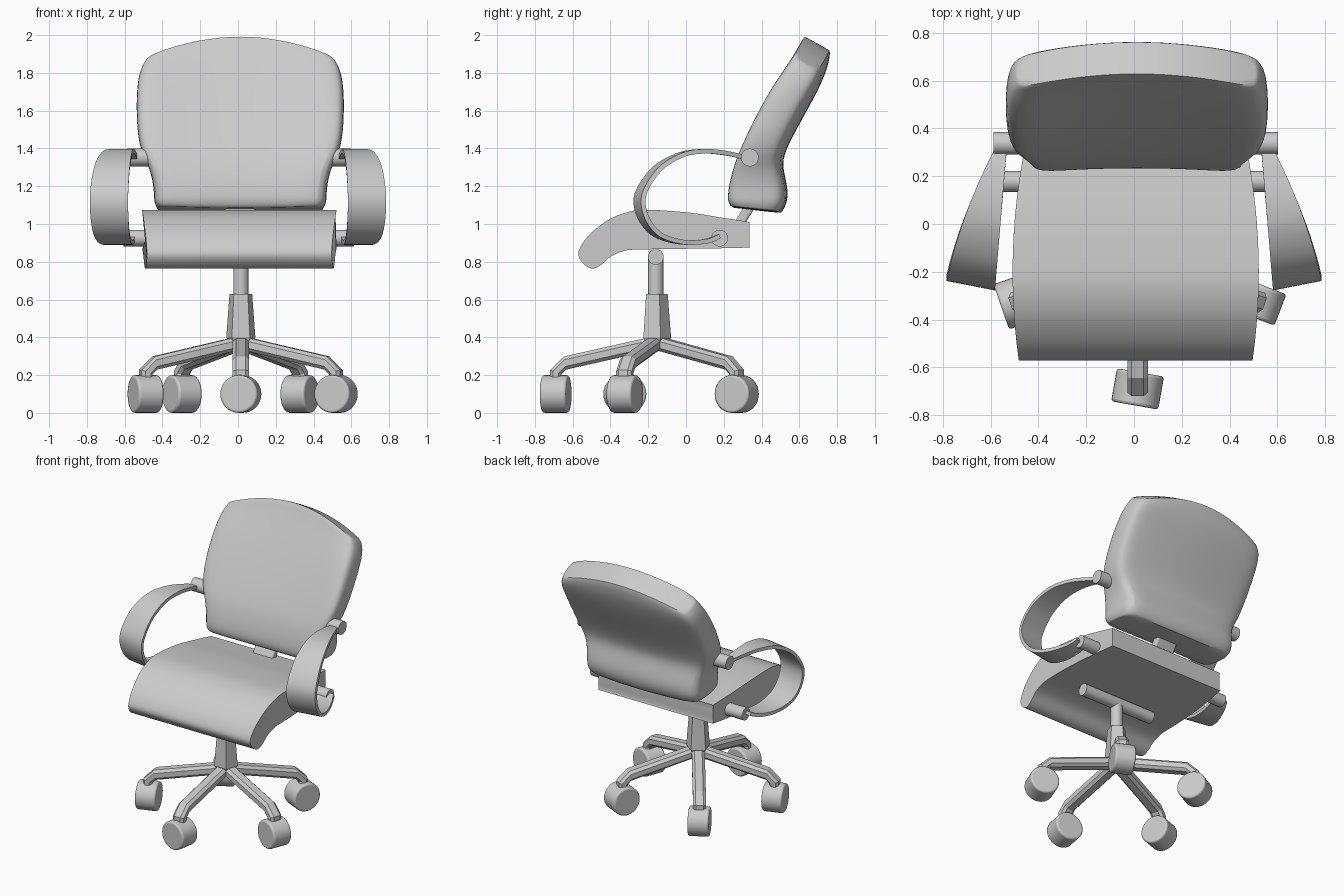
import bpy, bmesh, math
from mathutils import Vector, Matrix

cube = bpy.data.objects.get("Cube")
if cube:
    bpy.data.objects.remove(cube)

grey = bpy.data.materials.new("plain_grey")
grey.use_nodes = True
grey.diffuse_color = (0.6, 0.6, 0.6, 1)
grey.node_tree.nodes["Principled BSDF"].inputs["Base Color"].default_value = (0.6, 0.6, 0.6, 1)


def finish(name, bm, bevel=0, subsurf=0, angle=35):
    """Turn a bmesh into a shaded object with optional modifiers."""
    bmesh.ops.recalc_face_normals(bm, faces=bm.faces[:])
    mesh = bpy.data.meshes.new(name)
    bm.to_mesh(mesh)
    bm.free()
    mesh.materials.append(grey)
    ob = bpy.data.objects.new(name, mesh)
    bpy.context.collection.objects.link(ob)
    if bevel:
        mod = ob.modifiers.new("soft_edges", 'BEVEL')
        mod.width, mod.segments, mod.angle_limit = bevel, 3, math.radians(50)
    if subsurf:
        mod = ob.modifiers.new("smooth", 'SUBSURF')
        mod.levels = mod.render_levels = subsurf
    bpy.ops.object.select_all(action='DESELECT')
    ob.select_set(True)
    bpy.context.view_layer.objects.active = ob
    bpy.ops.object.shade_smooth_by_angle(angle=math.radians(angle))
    return ob


def loft(name, rings, **kw):
    """Skin closed rings of equal length and cap both ends."""
    bm = bmesh.new()
    loops = [[bm.verts.new(p) for p in ring] for ring in rings]
    n = len(loops[0])
    for a, b in zip(loops, loops[1:]):
        for i in range(n):
            j = (i + 1) % n
            bm.faces.new((a[i], a[j], b[j], b[i]))
    bm.faces.new(loops[0])
    bm.faces.new(loops[-1])
    return finish(name, bm, **kw)


def cylinder(name, centre, axis, radius, length, bevel=0):
    bm = bmesh.new()
    turn = Vector(axis).to_track_quat('Z', 'Y').to_matrix().to_4x4()
    bmesh.ops.create_cone(bm, cap_ends=True, segments=32, radius1=radius, radius2=radius,
                          depth=length, matrix=Matrix.Translation(centre) @ turn)
    return finish(name, bm, bevel=bevel)


def spline(pts, steps, closed=False):
    """Catmull-Rom curve through 2D points."""
    pts = [Vector(p) for p in pts]
    n = len(pts)
    get = (lambda i: pts[i % n]) if closed else (lambda i: pts[max(0, min(n - 1, i))])
    out = []
    for i in range(n if closed else n - 1):
        a, b, c, d = (get(i + k) for k in (-1, 0, 1, 2))
        for s in range(steps):
            t = s / steps
            out.append(0.5 * (2 * b + (c - a) * t + (2 * a - 5 * b + 4 * c - d) * t * t
                              + (3 * b - a - 3 * c + d) * t ** 3))
    return out if closed else out + [pts[-1]]


# Seat cushion: side profile swept across, slightly narrower at front and back
seat_profile = [(-.565, .865), (-.565, .82), (-.53, .778), (-.49, .765), (-.447, .785),
                (-.395, .83), (-.325, .858), (-.245, .865), (.07, .87), (.315, .875),
                (.335, .89), (.335, 1.0), (.325, 1.012), (.18, 1.035), (.02, 1.06),
                (-.19, 1.075), (-.3, 1.065), (-.405, 1.025), (-.51, .945)]
outline = spline(seat_profile, 3, closed=True)


def seat_half(y):
    return .515 - (.19 * (y + .2) ** 2)


loft("seat", [[(.007 + u * seat_half(p.x), p.x, p.y) for p in outline]
              for u in (-1, -.5, 0, .5, 1)], bevel=.012)

# Backrest: rows of front (y, z), back (y, z), half width, forward curl, corner drop
rows = [((.25, 1.085), (.505, 1.057), .435, .02, -.01),
        ((.232, 1.12), (.538, 1.11), .455, .02, 0),
        ((.235, 1.18), (.542, 1.19), .452, .02, 0),
        ((.265, 1.30), (.512, 1.30), .475, .025, 0),
        ((.305, 1.39), (.52, 1.375), .525, .03, 0),
        ((.375, 1.53), (.60, 1.525), .545, .04, 0),
        ((.50, 1.76), (.705, 1.71), .545, .05, .02),
        ((.595, 1.92), (.758, 1.84), .528, .06, .075),
        ((.63, 2.002), (.768, 1.925), .50, .065, .115)]
cols = (-.95, -.65, -.22, .22, .65, .95)
bm = bmesh.new()
loops = []
for front, back, half, curl, drop in rows:
    front, back = Vector(front), Vector(back)

    def point(u, depth):
        p = front.lerp(back, depth)
        return bm.verts.new((.012 + u * half, p.x - curl * u * u, p.y - drop * u * u))

    loops.append([point(u, 0) for u in cols] + [point(1.01, .2), point(1.01, .8)]
                 + [point(u, 1) for u in reversed(cols)] + [point(-1.01, .8), point(-1.01, .2)])
n = len(loops[0])
for a, b in zip(loops, loops[1:]):
    for i in range(n):
        bm.faces.new((a[i], a[(i + 1) % n], b[(i + 1) % n], b[i]))
for ring in (loops[0], loops[-1]):
    f, b = ring[:6], ring[8:14][::-1]
    for i in range(5):
        bm.faces.new((f[i], f[i + 1], b[i + 1], b[i]))
    bm.faces.new((f[5], ring[6], ring[7], b[5]))
    bm.faces.new((f[0], b[0], ring[14], ring[15]))
crease = bm.edges.layers.float.new("crease_edge")
for ring in (loops[0], loops[-1]):
    for i in range(n):
        bm.edges.get((ring[i], ring[(i + 1) % n]))[crease] = .6
finish("backrest", bm, subsurf=2, angle=60)

# Bracket joining seat and backrest
loft("back_bracket", [[(.01 + x, y + s, z) for x, s in
                       ((-.08, -.03), (.08, -.03), (.08, .03), (-.08, .03))]
                      for y, z in ((.25, .95), (.38, 1.16))], bevel=.012)

# Armrests: flat bands widening toward the front, with two pins each
band = spline([(.335, 1.358), (.23, 1.383), (.10, 1.397), (-.035, 1.38), (-.167, 1.31),
               (-.255, 1.2), (-.278, 1.11), (-.246, 1.01), (-.167, .93), (-.035, .892),
               (.10, .897), (.175, .925)], 5)
for side, label in ((1, "left"), (-1, "right")):
    rings = []
    for i, p in enumerate(band):
        tangent = band[min(i + 1, len(band) - 1)] - band[max(i - 1, 0)]
        inward = Vector((-tangent.y, tangent.x)).normalized() * .024
        q = p + inward
        s = (p.x + .28) / .6
        inner, outer = .582 - .05 * s, .785 - .12 * s - .085 * s * s
        lean = .04 * (1 - s)
        rings.append([(side * inner, p.x, p.y), (side * outer, p.x + lean, p.y),
                      (side * outer, q.x + lean, q.y), (side * inner, q.x, q.y)])
    loft(label + "_armrest", rings)
    cylinder(label + "_upper_pin", (.007 + side * .525, .338, 1.352), (1, 0, 0), .047, .14)
    cylinder(label + "_lower_pin", (.005 + side * .53, .178, .925), (1, 0, 0), .044, .16)

# Central column, crossbar and five-sided hub
cx, cy = .015, -.16
cylinder("seat_crossbar", (cx, cy, .826), (1, 0, 0), .042, .58)
cylinder("column", (cx, cy, .72), (0, 0, 1), .04, .22)
loft("hub", [[(cx + r * math.sin(a), cy + r * math.cos(a), z)
              for a in (k * math.tau / 5 for k in range(5))]
             for r, z in ((.063, .63), (.081, .40), (.045, .33))], angle=20)

# Five legs with down-turned ends, each on a swivelled caster
leg_path = [(0, .372, 0, .036), (.48, .264, .005, .035), (.53, .215, .03, .012), (.53, .15, .03, 0)]
for k, swivel in enumerate((80, 69, -25, 28, 19)):
    a = math.radians(-90 + 72 * k)
    out, across = Vector((math.cos(a), math.sin(a), 0)), Vector((-math.sin(a), math.cos(a), 0))
    rings = []
    for r, z, dr, dz in leg_path:
        ring = []
        for w, h in ((-.043, .5), (-.025, 1), (.025, 1), (.043, .5),
                     (.043, -.5), (.025, -1), (-.025, -1), (-.043, -.5)):
            ring.append(Vector((cx, cy, z + dz * h)) + out * (r + dr * h) + across * w)
        rings.append(ring)
    loft("leg_%d" % (k + 1), rings, angle=20)
    hub = Vector((cx, cy, .1)) + out * .53
    t = math.radians(swivel)
    cylinder("caster_%d" % (k + 1), hub, (math.cos(t), math.sin(t), 0), .1, .14, bevel=.012)
